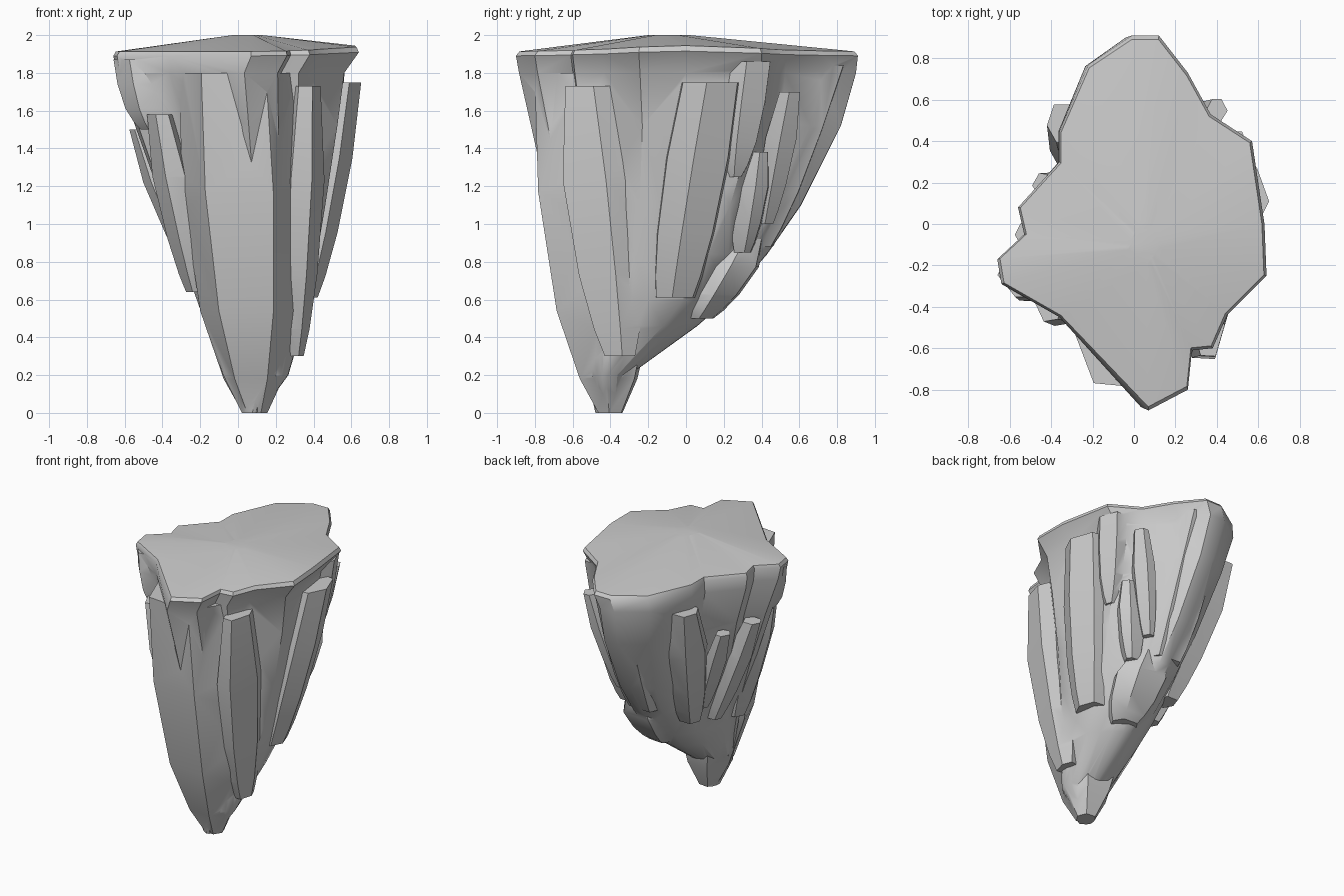
import bpy, bmesh, math, random
from mathutils import Vector

if "Cube" in bpy.data.objects:
    bpy.data.objects.remove(bpy.data.objects["Cube"])
random.seed(4)

def loft(name, rings):
    """Closed solid skinned through rings of equal point count, bottom to top."""
    bm = bmesh.new()
    vs = [[bm.verts.new(p) for p in r] for r in rings]
    n = len(rings[0])
    for a, b in zip(vs, vs[1:]):
        for i in range(n):
            j = (i + 1) % n
            bm.faces.new((a[i], a[j], b[j], b[i]))
    bm.faces.new(vs[0][::-1])
    bm.faces.new(vs[-1])
    bmesh.ops.triangulate(bm, faces=bm.faces[:])
    bmesh.ops.recalc_face_normals(bm, faces=bm.faces[:])
    me = bpy.data.meshes.new(name)
    bm.to_mesh(me)
    bm.free()
    ob = bpy.data.objects.new(name, me)
    bpy.context.collection.objects.link(ob)
    return ob

def shard(name, foot, tip, rx, ry, base=0.5, end=0.65):
    """Rough six-sided crystal: widens quickly from its foot, narrows to its tip."""
    jit = [random.uniform(-0.16, 0.16) for _ in range(6)]
    rings = []
    for t in (0, 0.1, 0.3, 0.65, 1):
        c = Vector(foot).lerp(Vector(tip), t)
        k = base + (1 - base) * min(1, (t / 0.45) ** 0.7)
        if t == 1:
            k = end
        rings.append([c + Vector((rx * k * math.cos(math.tau * (i + jit[i]) / 6),
                                  ry * k * math.sin(math.tau * (i + jit[i]) / 6), 0))
                      for i in range(6)])
    return loft(name, rings)

# Plateau outline seen from above (counter-clockwise)
outline = [(0.26, -0.80), (0.28, -0.61), (0.38, -0.60), (0.45, -0.44), (0.64, -0.25),
           (0.63, 0), (0.57, 0.40), (0.37, 0.53), (0.26, 0.73), (0.12, 0.91),
           (-0.01, 0.91), (-0.22, 0.77), (-0.36, 0.45), (-0.36, 0.30), (-0.56, 0.08),
           (-0.53, -0.05), (-0.66, -0.17), (-0.64, -0.29), (-0.36, -0.45), (0.07, -0.90)]

# Core: outline shrinks downward by rule; the back follows its stepped profile (z, y)
back_profile = [(0, -0.34), (0.2, -0.30), (0.46, 0.06), (0.6, 0.22), (0.84, 0.43),
                (1.1, 0.61), (1.52, 0.82), (1.8, 0.90)]
rings = []
for z, y1 in back_profile:
    x0, x1 = -0.01 + 0.03 * (z == 0) - 0.352 * z, 0.12 + 0.33 * math.sqrt(z)
    y0 = -0.48 - 0.23 * z
    rnd = max(0, 0.8 * (1 - z / 1.6))
    ring = []
    for x, y in outline:
        u, v = (x + 0.01) / 0.65, y / 0.91
        k = 1 + rnd * (1 / math.hypot(u, v) - 1)
        ring.append(((x0 + x1) / 2 + u * k * (x1 - x0) / 2,
                     (y0 + y1) / 2 + v * k * (y1 - y0) / 2, z))
    rings.append(ring)
# Bevelled rim and gently domed plateau
for s, o, z, tilt in ((1, 0, 1.89, 0.04), (0.98, 0, 1.913, 0.05), (0.12, 0.05, 2, 0)):
    rings.append([(o + x * s, y * s - o * 1.8, z + tilt * max(x, 0) * (1 - abs(y)))
                  for x, y in outline])
rock = loft("floating_rock", rings)

# Large buttresses carrying the rim
parts = [
    shard("front_buttress", (0.09, -0.40, 0), (0, -0.50, 1.8), 0.33, 0.36, 0.2, 0.95),
    shard("right_front_column", (0.30, -0.35, 0.3), (0.36, -0.51, 1.73), 0.12, 0.22, 0.4),
    shard("right_column", (0.32, -0.06, 0.61), (0.50, 0.13, 1.75), 0.17, 0.20, 0.6, 0.9),
    shard("back_ledge", (0.14, 0.06, 0.5), (0.13, 0.30, 0.92), 0.21, 0.19),
    shard("back_buttress", (0.06, 0.30, 0.88), (0.03, 0.62, 1.84), 0.22, 0.27, 0.7, 1),
    shard("back_left_buttress", (-0.15, 0.16, 0.75), (-0.33, 0.49, 1.73), 0.14, 0.17),
    shard("left_overhang", (-0.43, -0.28, 1.5), (-0.49, -0.23, 1.87), 0.17, 0.14, 0.5, 1),
]
# Slim crystals leaning against the flanks
parts += [
    shard("right_splinter", (0.44, -0.07, 0.8), (0.52, 0, 1.45), 0.06, 0.06),
    shard("right_wedge", (0.43, 0.26, 1.25), (0.48, 0.34, 1.86), 0.09, 0.12, 0.3, 1),
    shard("back_right_crystal", (0.27, 0.30, 0.85), (0.36, 0.38, 1.38), 0.11, 0.1),
    shard("back_right_splinter", (0.23, 0.42, 1), (0.40, 0.55, 1.7), 0.08, 0.09),
    shard("left_crystal", (-0.20, -0.05, 0.7), (-0.51, -0.05, 1.5), 0.10, 0.1),
    shard("left_back_splinter", (-0.22, 0.12, 0.85), (-0.44, 0.19, 1.48), 0.08, 0.09),
    shard("left_front_crystal", (-0.22, -0.30, 0.64), (-0.41, -0.38, 1.58), 0.11, 0.15),
]
# Fuse everything into one rock
bpy.context.view_layer.objects.active = rock
for p in parts:
    mod = rock.modifiers.new(p.name, 'BOOLEAN')
    mod.operation = 'UNION'
    mod.solver = 'EXACT'
    mod.object = p
    bpy.ops.object.modifier_apply(modifier=mod.name)
    bpy.data.objects.remove(p)

# Smooth faces, keep fracture edges sharp
bpy.ops.object.select_all(action='DESELECT')
rock.select_set(True)
bpy.ops.object.shade_smooth_by_angle(angle=math.radians(35))
